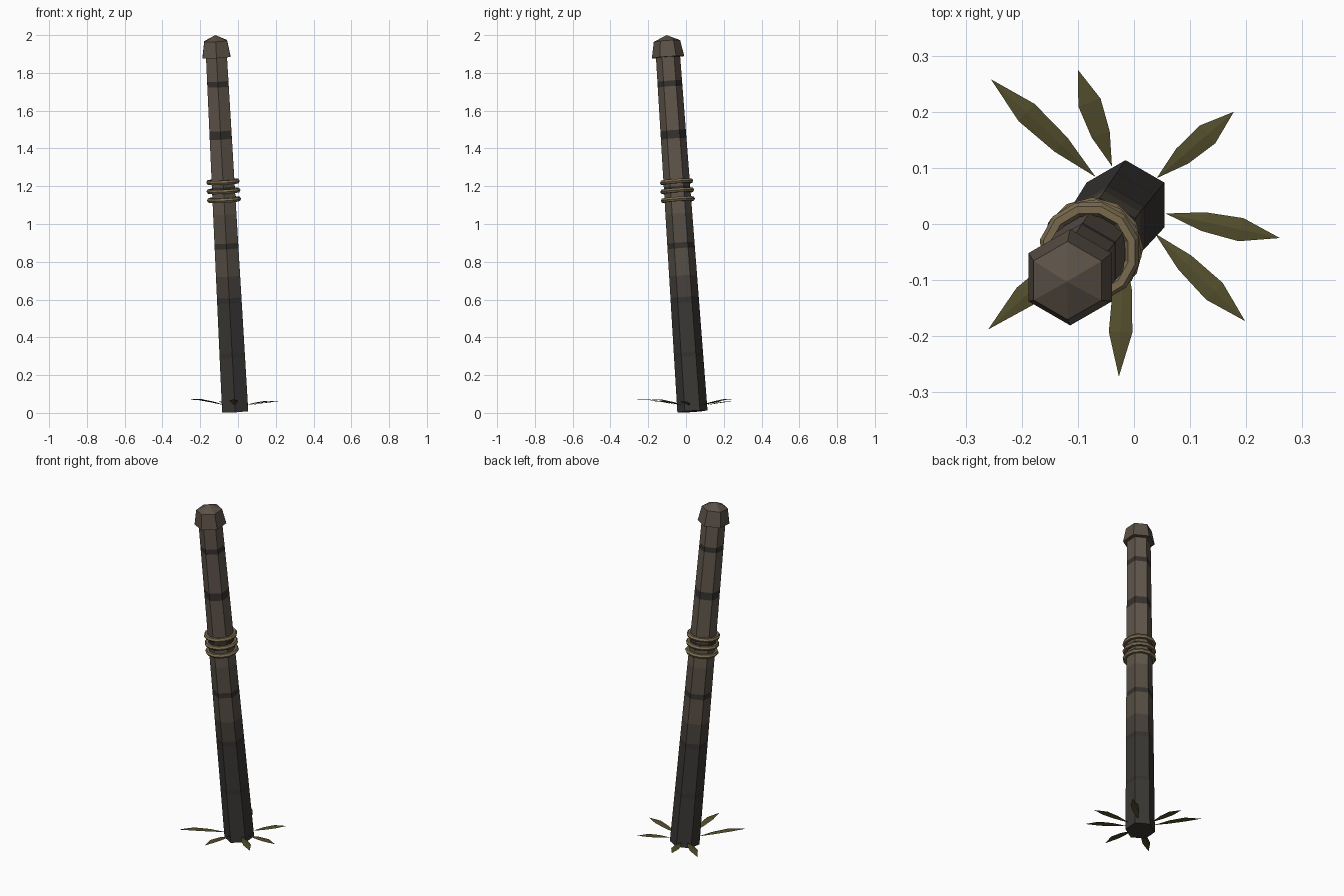
import bpy, bmesh
from math import cos, sin, pi, atan2
from mathutils import Vector, Matrix

if "Cube" in bpy.data.objects:
    bpy.data.objects.remove(bpy.data.objects["Cube"])

BASE = Vector((-0.015, 0.034, 0.008))
AXIS = (Vector((-0.12, -0.103, 2.0)) - BASE)
LENGTH = AXIS.length
LEAN = Matrix.Translation(BASE) @ Vector((0, 0, 1)).rotation_difference(AXIS).to_matrix().to_4x4()


def material(name, rgb):
    m = bpy.data.materials.new(name)
    m.diffuse_color = (*rgb, 1)
    m.use_nodes = True
    m.node_tree.nodes["Principled BSDF"].inputs["Base Color"].default_value = m.diffuse_color
    return m


def finish(name, bm, mats, matrix=Matrix()):
    bmesh.ops.recalc_face_normals(bm, faces=bm.faces)
    me = bpy.data.meshes.new(name)
    bm.to_mesh(me)
    bm.free()
    for m in mats:
        me.materials.append(m)
    ob = bpy.data.objects.new(name, me)
    bpy.context.collection.objects.link(ob)
    ob.matrix_world = matrix
    return ob


def hex_loft(name, profile, mats, pick=lambda z: 0, apex=None):
    """Six-sided loft through (radius, height) pairs, leaning with the pole."""
    bm = bmesh.new()
    rings = [[bm.verts.new((r * cos(pi / 2 + k * pi / 3), r * sin(pi / 2 + k * pi / 3), z))
              for k in range(6)] for r, z in profile]
    for (a, b), (p, q) in zip(zip(rings, rings[1:]), zip(profile, profile[1:])):
        for k in range(6):
            j = (k + 1) % 6
            bm.faces.new((a[k], a[j], b[j], b[k])).material_index = pick((p[1] + q[1]) / 2)
    bm.faces.new(rings[0][::-1]).material_index = pick(0)
    if apex:
        tip = bm.verts.new((0, 0, apex))
        for k in range(6):
            bm.faces.new((rings[-1][k], rings[-1][(k + 1) % 6], tip))
    else:
        bm.faces.new(rings[-1])
    return finish(name, bm, mats, LEAN)


# pole: tapered hexagonal shaft, charred at the foot, with dark growth bands
wood = [material(f"wood_{i}", c) for i, c in enumerate([
    (0.042, 0.038, 0.034), (0.060, 0.050, 0.041), (0.092, 0.074, 0.056),
    (0.115, 0.092, 0.070), (0.035, 0.031, 0.027)])]
BANDS = [(0.30, 0.012), (0.59, 0.015), (0.88, 0.015), (1.18, 0.015), (1.47, 0.022), (1.74, 0.015)]
cuts = sorted({0, 0.45, 0.72, 1.05, 1.90} | {c + s * h for c, h in BANDS for s in (-1, 1)})


def wood_shade(z):
    if any(abs(z - c) < h for c, h in BANDS):
        return 4
    return 0 if z < 0.59 else 1 if z < 0.72 else 2 if z < 1.05 else 3


hex_loft("pole", [(0.08 - 0.016 * z / 1.9, z) for z in cuts], wood, wood_shade)

# cap: flared hexagonal block with a shallow pointed top
hex_loft("cap", [(0.086, 1.882), (0.070, 1.968)], [material("cap_wood", (0.105, 0.082, 0.062))],
         apex=LENGTH)

# rope: three wraps around the shaft
rope = material("rope", (0.20, 0.15, 0.08))
for i, z in enumerate((1.125, 1.172, 1.22)):
    bpy.ops.mesh.primitive_torus_add(major_segments=12, minor_segments=6,
                                     major_radius=0.078, minor_radius=0.013)
    ob = bpy.context.object
    ob.name = f"rope_wrap_{i + 1}"
    ob.matrix_world = LEAN @ Matrix.Translation((0, 0, z)) @ Matrix.Rotation(i * 0.4, 4, 'Z')
    ob.data.materials.append(rope)

# leaves: pointed blades arching out from the foot (tip x, y, z)
leaf_mat = material("leaf", (0.085, 0.075, 0.025))
TIPS = [(-0.255, 0.258, 0.072), (-0.10, 0.275, 0.06), (0.178, 0.20, 0.06), (0.26, -0.025, 0.06),
        (0.198, -0.173, 0.062), (-0.027, -0.272, 0.07), (-0.26, -0.188, 0.07)]
for i, (x, y, z) in enumerate(TIPS):
    dx, dy = x - BASE.x, y - BASE.y
    reach = (dx * dx + dy * dy) ** 0.5
    span = reach - 0.073
    bm = bmesh.new()
    start = bm.verts.new((0.073, 0, 0.04))
    tip = bm.verts.new((reach, 0, z))
    rows = []
    for t, w, h in ((0.33, 0.017, 0.53), (0.66, 0.021, 0.93)):
        zz = 0.04 + (z - 0.04) * h
        rows.append([bm.verts.new((0.073 + t * span, s * w, zz + (0.003 if s == 0 else 0)))
                     for s in (-1, 0, 1)])
    a, b = rows
    for k in (0, 1):
        bm.faces.new((start, a[k], a[k + 1]))
        bm.faces.new((a[k], b[k], b[k + 1], a[k + 1]))
        bm.faces.new((b[k], tip, b[k + 1]))
    if sum(f.normal.z for f in bm.faces) < 0:
        bmesh.ops.reverse_faces(bm, faces=bm.faces)
    finish(f"leaf_{i + 1}", bm, [leaf_mat],
           Matrix.Translation((BASE.x, BASE.y, 0)) @ Matrix.Rotation(atan2(dy, dx), 4, 'Z'))
